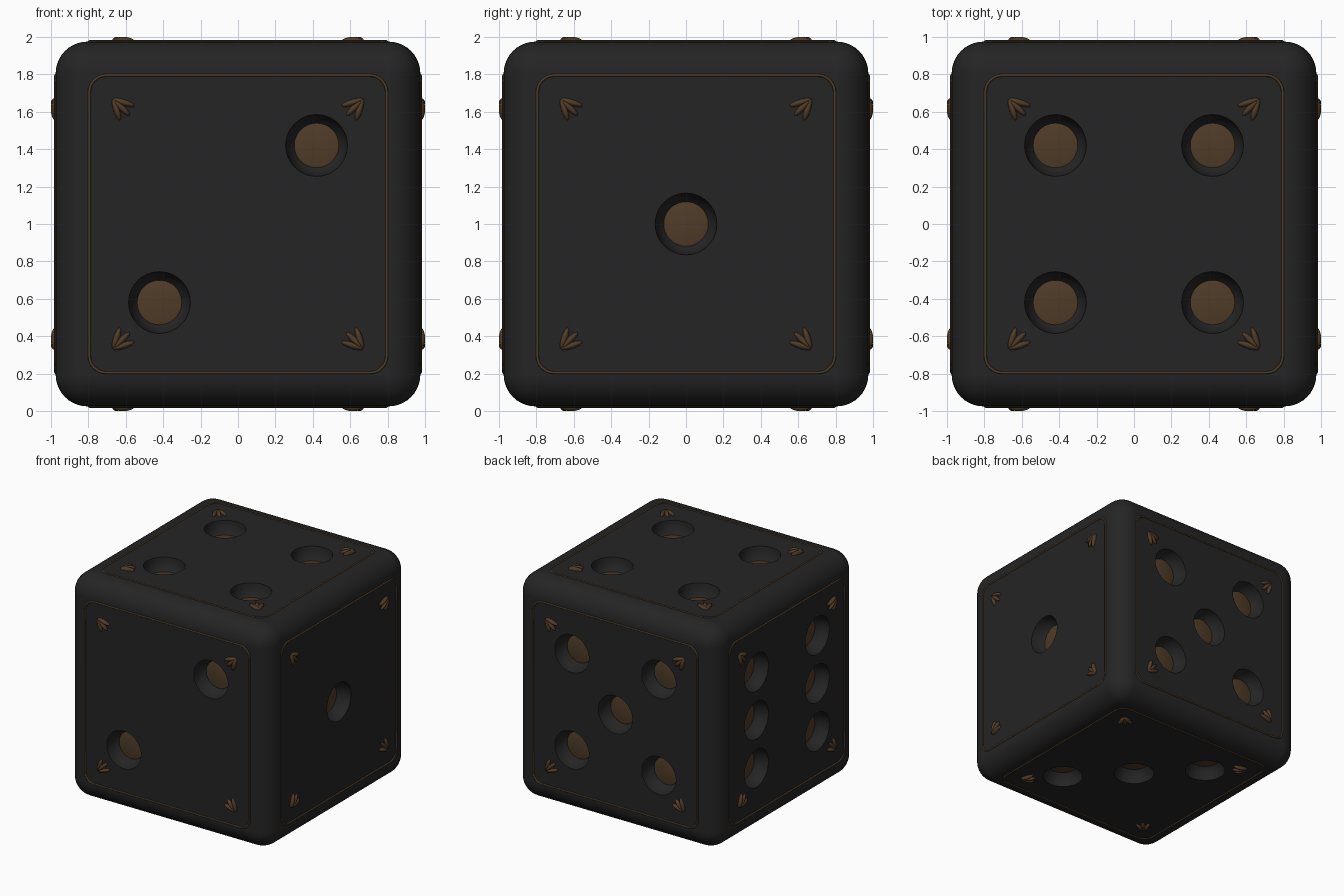
import bpy, bmesh, math
from mathutils import Matrix, Vector

if "Cube" in bpy.data.objects:
    bpy.data.objects.remove(bpy.data.objects["Cube"])

HALF = 0.975      # half width of the die body
EDGE = 0.17       # edge rounding
P = 0.42          # pip offset from the face centre


def material(name, rgb):
    m = bpy.data.materials.new(name)
    m.diffuse_color = (*rgb, 1)
    m.use_nodes = True
    m.node_tree.nodes["Principled BSDF"].inputs["Base Color"].default_value = m.diffuse_color
    return m


BLACK = material("charcoal", (0.018, 0.018, 0.018))
BRONZE = material("bronze", (0.08, 0.045, 0.021))


def make_object(name, bm, mat):
    bmesh.ops.recalc_face_normals(bm, faces=bm.faces[:])
    me = bpy.data.meshes.new(name)
    bm.to_mesh(me)
    bm.free()
    me.materials.append(mat)
    ob = bpy.data.objects.new(name, me)
    bpy.context.collection.objects.link(ob)
    return ob


def activate(ob):
    bpy.ops.object.select_all(action='DESELECT')
    ob.select_set(True)
    bpy.context.view_layer.objects.active = ob


def smooth(ob, angle=35):
    activate(ob)
    bpy.ops.object.shade_smooth_by_angle(angle=math.radians(angle))


def face_matrix(u, v):
    """Local x, y lie on the face, local z points outward, origin on the face."""
    u, v = Vector(u), Vector(v)
    n = u.cross(v)
    m = Matrix((u, v, n)).transposed().to_4x4()
    m.translation = Vector((0, 0, 1)) + n * HALF
    return m


def lathe(bm, profile, mat, seg=48):
    """Closed solid of revolution about local z."""
    rings = [[bm.verts.new(mat @ Vector((r * math.cos(2 * math.pi * i / seg),
                                         r * math.sin(2 * math.pi * i / seg), z)))
              for i in range(seg)] for r, z in profile]
    for a, b in zip(rings, rings[1:]):
        for i in range(seg):
            j = (i + 1) % seg
            bm.faces.new((a[i], a[j], b[j], b[i]))
    bm.faces.new(rings[0])
    bm.faces.new(rings[-1])


def frame_ring(bm, mat, half=0.795, rad=0.09, tube=0.0075, arc=8, sides=8):
    """Thin raised wire following a rounded square."""
    loops = []
    for k in range(4):
        cx, cy = [(1, 1), (-1, 1), (-1, -1), (1, -1)][k]
        for i in range(arc + 1):
            a = math.pi / 2 * (k + i / arc)
            d = Vector((math.cos(a), math.sin(a), 0))
            c = Vector((cx, cy, 0)) * (half - rad) + d * rad
            loops.append([bm.verts.new(mat @ (c + d * tube * math.cos(t)
                          + Vector((0, 0, tube * math.sin(t)))))
                          for t in (2 * math.pi * s / sides for s in range(sides))])
    for a, b in zip(loops, loops[1:] + loops[:1]):
        for i in range(sides):
            j = (i + 1) % sides
            bm.faces.new((a[i], a[j], b[j], b[i]))


def sprig(bm, mat, sx, sy):
    """Three leaves fanning inward from a corner of the frame."""
    root = Vector((0.668 * sx, 0.668 * sy, 0))
    for deg, length in ((198, 0.12), (225, 0.125), (252, 0.12)):
        a = math.radians(deg)
        d = Vector((math.cos(a) * sx, math.sin(a) * sy, 0))
        m = (mat @ Matrix.Translation(root + d * length / 2)
             @ Matrix.Rotation(math.atan2(d.y, d.x), 4, 'Z')
             @ Matrix.Diagonal((length / 2, 0.017, 0.025, 1)))
        bmesh.ops.create_uvsphere(bm, u_segments=16, v_segments=10, radius=1, matrix=m)


X, Y, Z = Vector((1, 0, 0)), Vector((0, 1, 0)), Vector((0, 0, 1))
CORNERS = [(sx * P, sy * P) for sx in (-1, 1) for sy in (-1, 1)]
DIAGONAL = [(-P, -P), (P, P)]
FACES = [
    (X, Z, DIAGONAL),                            # front: 2
    (Y, Z, [(0, 0)]),                            # right: 1
    (X, Y, CORNERS),                             # top: 4
    (-X, Z, CORNERS + [(0, 0)]),                 # back: 5
    (-Y, Z, CORNERS + [(-P, 0), (P, 0)]),        # left: 6
    (X, -Y, DIAGONAL + [(0, 0)]),                # bottom: 3
]

cut_bm, disc_bm, frame_bm, leaf_bm = (bmesh.new() for _ in range(4))
for u, v, pips in FACES:
    m = face_matrix(u, v)
    for x, y in pips:
        pm = m @ Matrix.Translation((x, y, 0))
        lathe(cut_bm, [(0.165, 0.03), (0.165, 0), (0.161, -0.035), (0.15, -0.068),
                       (0.135, -0.093), (0.118, -0.112)], pm)
        lathe(disc_bm, [(0.119, -0.115), (0.119, -0.107), (0.11, -0.104)], pm)
    frame_ring(frame_bm, m)
    for sx in (-1, 1):
        for sy in (-1, 1):
            sprig(leaf_bm, m, sx, sy)

# Rounded die body with pip hollows
bm = bmesh.new()
bmesh.ops.create_cube(bm, size=2 * HALF, matrix=Matrix.Translation((0, 0, 1)))
bmesh.ops.bevel(bm, geom=bm.edges[:], offset=EDGE, segments=10, profile=0.5,
                affect='EDGES', clamp_overlap=True)
body = make_object("die_body", bm, BLACK)
cutter = make_object("pip_cutter", cut_bm, BLACK)
cutter.hide_render = True
mod = body.modifiers.new("pips", 'BOOLEAN')
mod.operation = 'DIFFERENCE'
mod.solver = 'EXACT'
mod.object = cutter
activate(body)
bpy.ops.object.modifier_apply(modifier=mod.name)
bpy.data.objects.remove(cutter)
smooth(body)
body.modifiers.new("even_shading", 'WEIGHTED_NORMAL').keep_sharp = True

# Bronze inlays
smooth(make_object("pip_discs", disc_bm, BRONZE))
smooth(make_object("frame_lines", frame_bm, BRONZE), 60)
smooth(make_object("corner_leaves", leaf_bm, BRONZE), 60)
